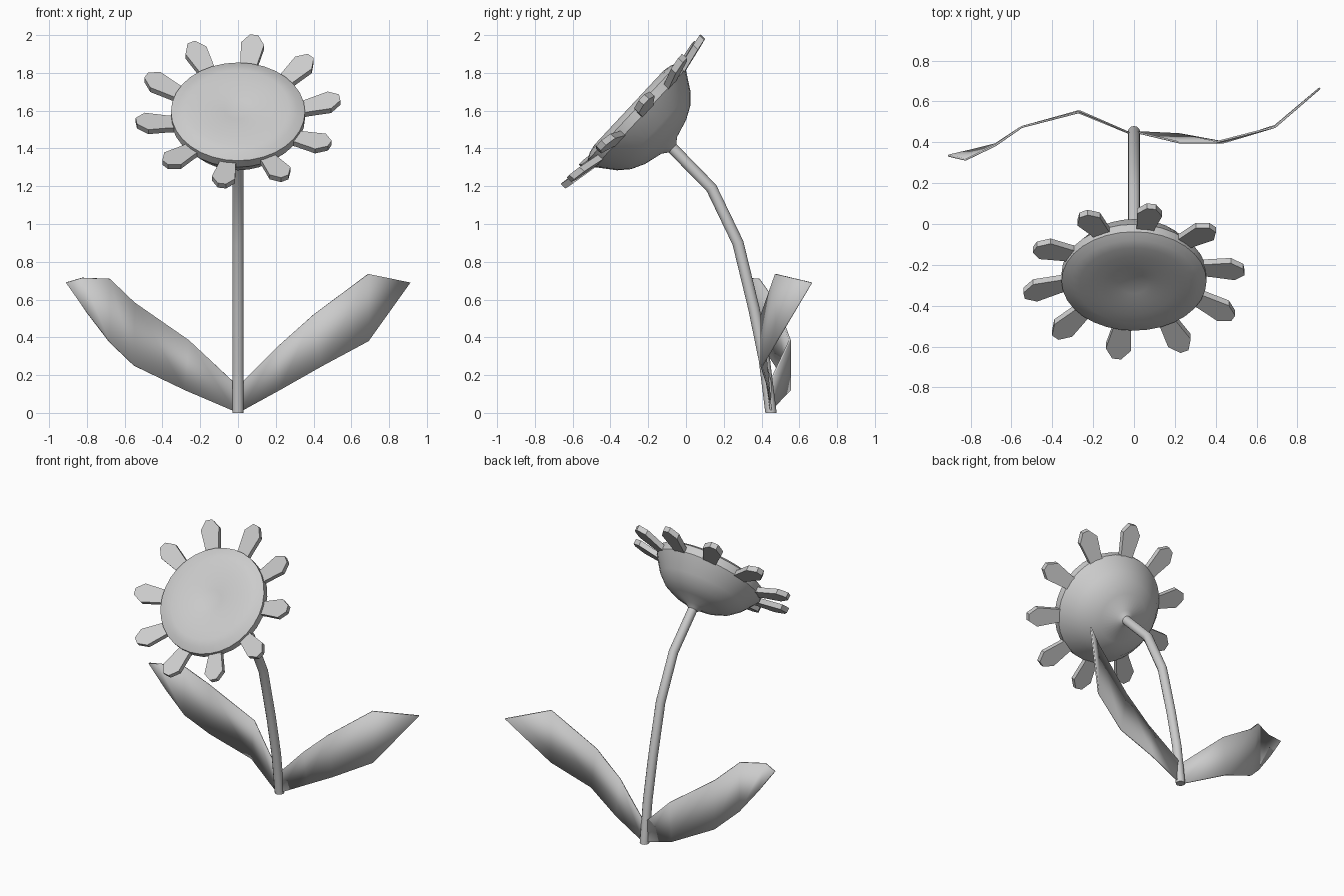
import bpy, bmesh, math
from mathutils import Matrix, Vector

if "Cube" in bpy.data.objects:
    bpy.data.objects.remove(bpy.data.objects["Cube"])

grey = bpy.data.materials.new("plain grey")
grey.use_nodes = True
GREY = (0.6, 0.6, 0.6, 1)
grey.diffuse_color = GREY
grey.node_tree.nodes["Principled BSDF"].inputs["Base Color"].default_value = GREY

# Head frame: local z points out of the flower face
HEAD = Matrix.Translation((0, -0.28, 1.595)) @ Matrix.Rotation(math.radians(47), 4, "X")


def finish(name, bm, matrix=Matrix(), angle=30):
    bmesh.ops.recalc_face_normals(bm, faces=bm.faces)
    mesh = bpy.data.meshes.new(name)
    bm.to_mesh(mesh)
    bm.free()
    mesh.materials.append(grey)
    obj = bpy.data.objects.new(name, mesh)
    bpy.context.collection.objects.link(obj)
    obj.matrix_world = matrix
    bpy.ops.object.select_all(action="DESELECT")
    obj.select_set(True)
    bpy.context.view_layer.objects.active = obj
    bpy.ops.object.shade_smooth_by_angle(angle=math.radians(angle))
    return obj


def lathe(name, profile, angle):
    bm = bmesh.new()
    verts = [bm.verts.new((r, 0, h)) for r, h in profile]
    edges = [bm.edges.new(pair) for pair in zip(verts, verts[1:])]
    bmesh.ops.spin(bm, geom=verts + edges, cent=(0, 0, 0), axis=(0, 0, 1),
                   angle=math.tau, steps=32)
    bmesh.ops.remove_doubles(bm, verts=bm.verts, dist=0.0005)
    return finish(name, bm, HEAD, angle)


# Flower head: cup behind, gently ringed disc in front
lathe("flower_cup", [(0, -0.29), (0.03, -0.285), (0.06, -0.262), (0.16, -0.235),
                     (0.23, -0.2), (0.285, -0.15), (0.355, -0.05), (0.355, 0)], 28)
lathe("seed_disc", [(0.355, 0), (0.315, 0.02), (0.27, 0.03), (0.205, 0.028),
                    (0.143, 0.03), (0.07, 0.018), (0, 0.012)], 20)

# Petals: one pointed slab repeated round the rim
half = [(0.28, 0.04), (0.37, 0.045), (0.49, 0.062), (0.545, 0.022)]
outline = half + [(r, -w) for r, w in reversed(half)]
for i in range(10):
    bm = bmesh.new()
    face = bm.faces.new([bm.verts.new((w, r, (r - 0.55) * 0.2 - 0.015)) for r, w in outline])
    top = bmesh.ops.extrude_face_region(bm, geom=[face])["geom"]
    bmesh.ops.translate(bm, vec=(0, 0, 0.035),
                        verts=[g for g in top if isinstance(g, bmesh.types.BMVert)])
    turn = Matrix.Rotation(-math.radians(9 + 36 * i), 4, "Z")
    finish(f"petal_{i + 1}", bm, HEAD @ turn)

# Stem: round tube along a bent path
path = [(0.45, 0), (0.415, 0.28), (0.36, 0.55), (0.275, 0.9), (0.135, 1.19), (-0.09, 1.42)]
sides = 12
bm = bmesh.new()
rings = []
for i, (y, z) in enumerate(path):
    before, after = path[max(i - 1, 0)], path[min(i + 1, len(path) - 1)]
    along = Vector((0, after[0] - before[0], after[1] - before[1])).normalized()
    if i == 0:
        along = Vector((0, 0, 1))
    across = along.cross(Vector((1, 0, 0)))
    ring = []
    for k in range(sides):
        a = math.tau * k / sides
        offset = Vector((1, 0, 0)) * math.cos(a) + across * math.sin(a)
        ring.append(bm.verts.new(Vector((0, y, z)) + offset * 0.03))
    rings.append(ring)
for lower, upper in zip(rings, rings[1:]):
    for k in range(sides):
        n = (k + 1) % sides
        bm.faces.new((lower[k], lower[n], upper[n], upper[k]))
bm.faces.new(rings[0])
bm.faces.new(rings[-1])
finish("stem", bm, angle=40)


# Leaves: thin bent blades between an upper and a lower edge
def leaf(name, upper, lower, tip):
    bm = bmesh.new()
    tops = [bm.verts.new(p) for p in upper]
    lows = [bm.verts.new(p) for p in lower]
    end = bm.verts.new(tip)
    for i in range(len(tops) - 1):
        bm.faces.new((lows[i], lows[i + 1], tops[i + 1], tops[i]))
    bm.faces.new((lows[-1], end, tops[-1]))
    obj = finish(name, bm, angle=60)
    solid = obj.modifiers.new("thickness", "SOLIDIFY")
    solid.thickness = 0.01
    solid.offset = 0


leaf("left_leaf",
     [(0.01, 0.45, 0.15), (0.22, 0.4, 0.36), (0.4, 0.4, 0.52), (0.69, 0.475, 0.735)],
     [(0.01, 0.45, 0.005), (0.22, 0.44, 0.12), (0.44, 0.4, 0.245), (0.69, 0.48, 0.38)],
     (0.91, 0.665, 0.69))
leaf("right_leaf",
     [(-0.01, 0.44, 0.15), (-0.26, 0.55, 0.385), (-0.55, 0.475, 0.585),
      (-0.68, 0.385, 0.71), (-0.825, 0.315, 0.715)],
     [(-0.01, 0.44, 0.005), (-0.28, 0.55, 0.12), (-0.55, 0.475, 0.25),
      (-0.68, 0.39, 0.375), (-0.8, 0.36, 0.53)],
     (-0.91, 0.335, 0.69))
